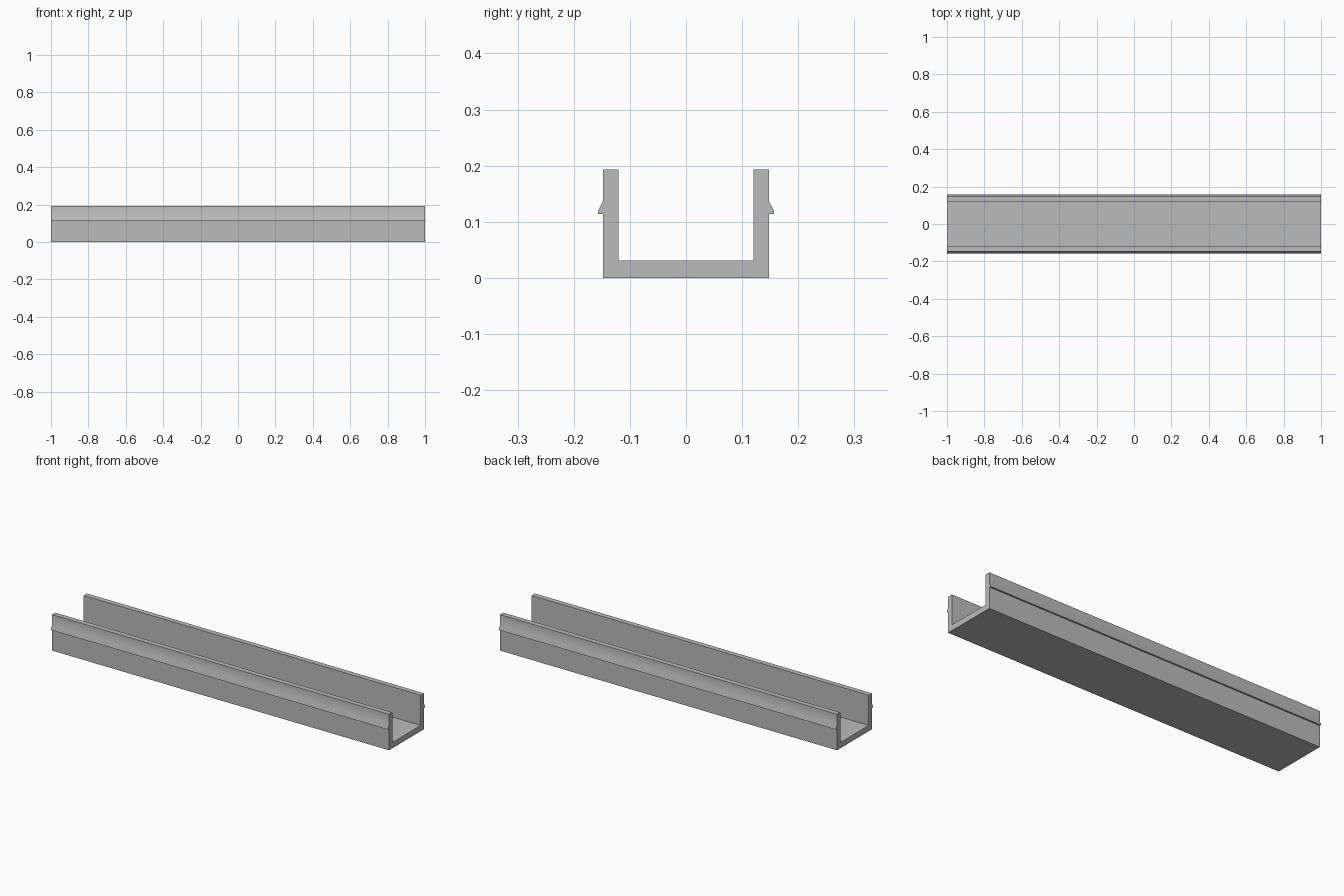
import bpy
import bmesh
import math

cube = bpy.data.objects.get("Cube")
if cube:
    bpy.data.objects.remove(cube, do_unlink=True)

LENGTH = 2.0

# Plain grey material
grey = bpy.data.materials.new("plain_grey")
grey.use_nodes = True
colour = (0.5, 0.5, 0.5, 1)
grey.diffuse_color = colour
grey.node_tree.nodes["Principled BSDF"].inputs["Base Color"].default_value = colour

# Half cross-section (y, z): underside, outer wall, snap ridge, rim, inner wall
half = [(0.148, 0), (0.148, 0.114), (0.157, 0.114), (0.157, 0.119),
        (0.148, 0.137), (0.148, 0.193), (0.1205, 0.193), (0.1205, 0.031)]
profile = half + [(-y, z) for y, z in reversed(half)]

# Extrude the channel along x
bm = bmesh.new()
end = bm.faces.new([bm.verts.new((-LENGTH / 2, y, z)) for y, z in profile])
result = bmesh.ops.extrude_face_region(bm, geom=[end])
moved = [v for v in result["geom"] if isinstance(v, bmesh.types.BMVert)]
bmesh.ops.translate(bm, verts=moved, vec=(LENGTH, 0, 0))
bmesh.ops.recalc_face_normals(bm, faces=bm.faces)
mesh = bpy.data.meshes.new("cable_channel")
bm.to_mesh(mesh)
bm.free()
mesh.materials.append(grey)

channel = bpy.data.objects.new("cable_channel", mesh)
bpy.context.collection.objects.link(channel)

# Soft shading over the ridge slopes, sharp corners elsewhere
bpy.ops.object.select_all(action="DESELECT")
channel.select_set(True)
bpy.context.view_layer.objects.active = channel
bpy.ops.object.shade_smooth_by_angle(angle=math.radians(30))
